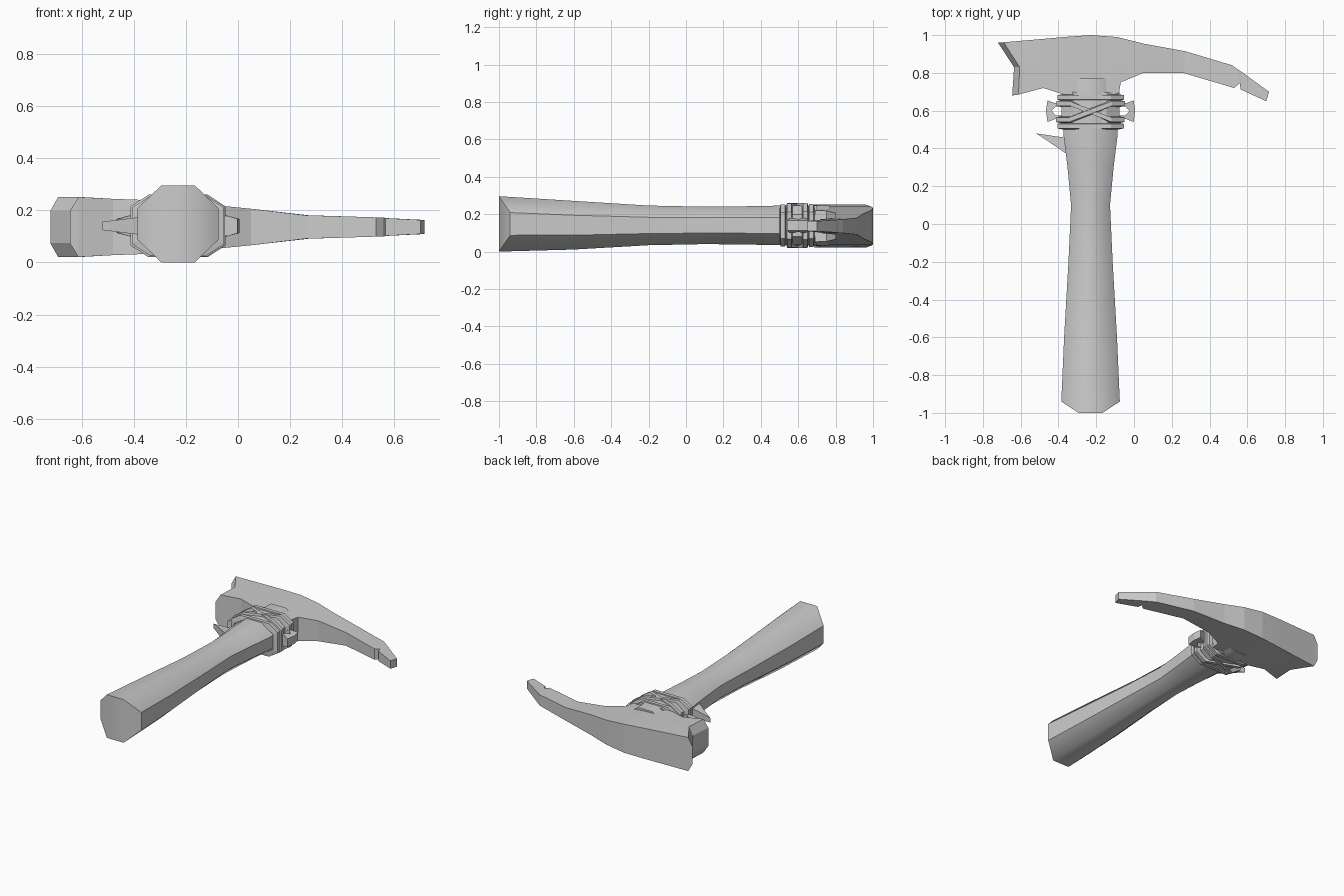
import bpy, bmesh, math

cube = bpy.data.objects.get("Cube")
if cube:
    bpy.data.objects.remove(cube, do_unlink=True)

grey = bpy.data.materials.new("plain_grey")
grey.use_nodes = True
COLOR = (0.6, 0.6, 0.6, 1)
grey.diffuse_color = COLOR
grey.node_tree.nodes["Principled BSDF"].inputs["Base Color"].default_value = COLOR

CX, CZ = -0.23, 0.14     # handle axis


def finish(name, bm, smooth=None):
    bmesh.ops.recalc_face_normals(bm, faces=bm.faces)
    mesh = bpy.data.meshes.new(name)
    bm.to_mesh(mesh)
    bm.free()
    mesh.materials.append(grey)
    ob = bpy.data.objects.new(name, mesh)
    bpy.context.collection.objects.link(ob)
    if smooth:
        bpy.ops.object.select_all(action='DESELECT')
        ob.select_set(True)
        bpy.context.view_layer.objects.active = ob
        bpy.ops.object.shade_smooth_by_angle(angle=math.radians(smooth))
    return ob


def loft(bm, rings, closed=False):
    """Bridge equal-length rings of points with quads."""
    vs = [[bm.verts.new(p) for p in r] for r in rings]
    n = len(vs[0])
    for a, b in zip(vs, vs[1:] + vs[:1] if closed else vs[1:]):
        for i in range(n):
            j = (i + 1) % n
            bm.faces.new((a[i], a[j], b[j], b[i]))
    return vs


def octagon(hx, hz, flat=0.41):
    """Eight (x, z) corners, starting at the top right."""
    a, b = hx * flat, hz * flat
    return [(a, hz), (hx, b), (hx, -b), (a, -hz),
            (-a, -hz), (-hx, -b), (-hx, b), (-a, hz)]


def prism(name, points, h0, h1, pivot, reach):
    """Flat outline in xy whose half thickness goes h0 to h1 away from pivot."""
    bm = bmesh.new()
    rings = []
    for s in (1, -1):
        ring = []
        for x, y in points:
            t = min(1, abs(x - pivot) / reach)
            ring.append((x, y, CZ + s * (h0 + (h1 - h0) * t)))
        rings.append(ring)
    for v in loft(bm, rings):
        bm.faces.new(v)
    return finish(name, bm)


# Handle: waisted octagonal shaft with a folded butt end
bm = bmesh.new()
rings = []
for y, hx, hz, cz in [(-1, .155, .148, .148), (-.6, .14, .13, .141), (-.2, .117, .106, .14),
                      (.1, .103, .1, .14), (.3, .122, .102, .14), (.46, .142, .105, .14),
                      (.68, .145, .108, .14), (.77, .135, .106, .14)]:
    rings.append([(CX + x, y + (.06 if y == -1 and abs(x) > .1 else 0), cz + z)
                  for x, z in octagon(hx, hz)])
v = loft(bm, rings)
butt = v[0]
for ids in ((0, 3, 4, 7), (0, 1, 2, 3), (4, 5, 6, 7)):
    bm.faces.new([butt[i] for i in ids])
bm.faces.new(v[-1])
finish("handle", bm, 46)

# Head: lofted along x from the flared poll to the notched pick tip
# each station: back, middle and front (x, y), then half thickness
stations = [
    ((-.72, .96), (-.635, .83), (-.645, .68), .062),
    ((-.69, .962), (-.605, .83), (-.612, .685), .115),
    ((-.48, .98), (-.48, .85), (-.48, .72), .108),
    ((-.37, .99), (-.37, .84), (-.37, .685), .104),
    ((-.23, 1.0), (-.23, .84), (-.23, .685), .098),
    ((-.09, .99), (-.09, .84), (-.08, .69), .084),
    ((-.07, .985), (-.07, .86), (-.07, .75), .082),
    ((.05, .955), (.05, .88), (.05, .80), .07),
    ((.27, .915), (.27, .86), (.26, .80), .045),
    ((.52, .84), (.525, .78), (.53, .72), .037),
    ((.55, .818), (.555, .78), (.56, .745), .036),
    ((.57, .805), (.567, .76), (.565, .712), .034),
    ((.715, .70), (.708, .675), (.70, .65), .027)]
bm = bmesh.new()
rings = []
for *pts, h in stations:
    rings.append([(x, y, .136 + h) for x, y in pts] +
                 [(x, y, .136 - h) for x, y in reversed(pts)])
v = loft(bm, rings)
for end in (v[0], v[-1]):
    bm.faces.new((end[0], end[1], end[4], end[5]))
    bm.faces.new((end[1], end[2], end[3], end[4]))
finish("head", bm)

# Socket sleeve between binding and head
bm = bmesh.new()
v = loft(bm, [[(CX + x, y, CZ + z) for x, z in octagon(hx, hz, .55)]
              for y, hx, hz in ((.51, .155, .106), (.70, .152, .106))])
bm.faces.new(v[0])
bm.faces.new(v[1])
finish("sleeve", bm)


def strap(name, ys, width, hx, hz, thick):
    """Closed band round the handle; ys gives its height at each corner."""
    bm = bmesh.new()
    inner, outer = octagon(hx - thick, hz - thick, .62), octagon(hx, hz, .62)
    rings = []
    for (xi, zi), (xo, zo), y in zip(inner, outer, ys):
        rings.append([(CX + xi, y - width / 2, CZ + zi), (CX + xo, y - width / 3, CZ + zo),
                      (CX + xo, y + width / 3, CZ + zo), (CX + xi, y + width / 2, CZ + zi)])
    loft(bm, rings, closed=True)
    finish(name, bm)


# Binding: two hoops and two crossed wraps
strap("lower_hoop", [.518] * 8, .036, .176, .113, .03)
strap("upper_hoop", [.67] * 8, .036, .176, .115, .03)
lo, hi = .552, .638
strap("wrap_a", [lo] * 4 + [hi] * 4, .036, .18, .117, .03)
strap("wrap_b", [hi] * 4 + [lo] * 4, .036, .183, .12, .03)

# Side lugs: C-shaped loops on both sides of the binding
for side, name in ((1, "left_lug"), (-1, "right_lug")):
    outline = [(.15, .555), (.19, .555), (.228, .54), (.236, .60), (.228, .655), (.19, .64),
               (.15, .64), (.15, .62), (.185, .622), (.207, .60), (.185, .575), (.15, .575)]
    prism(name, [(CX + side * x, y) for x, y in outline], .045, .027, CX + side * .17, .06)

# Spur under the binding
prism("spur", [(-.52, .48), (-.35, .455), (-.33, .36), (-.37, .38), (-.49, .462)],
      .036, .016, -.36, .16)
